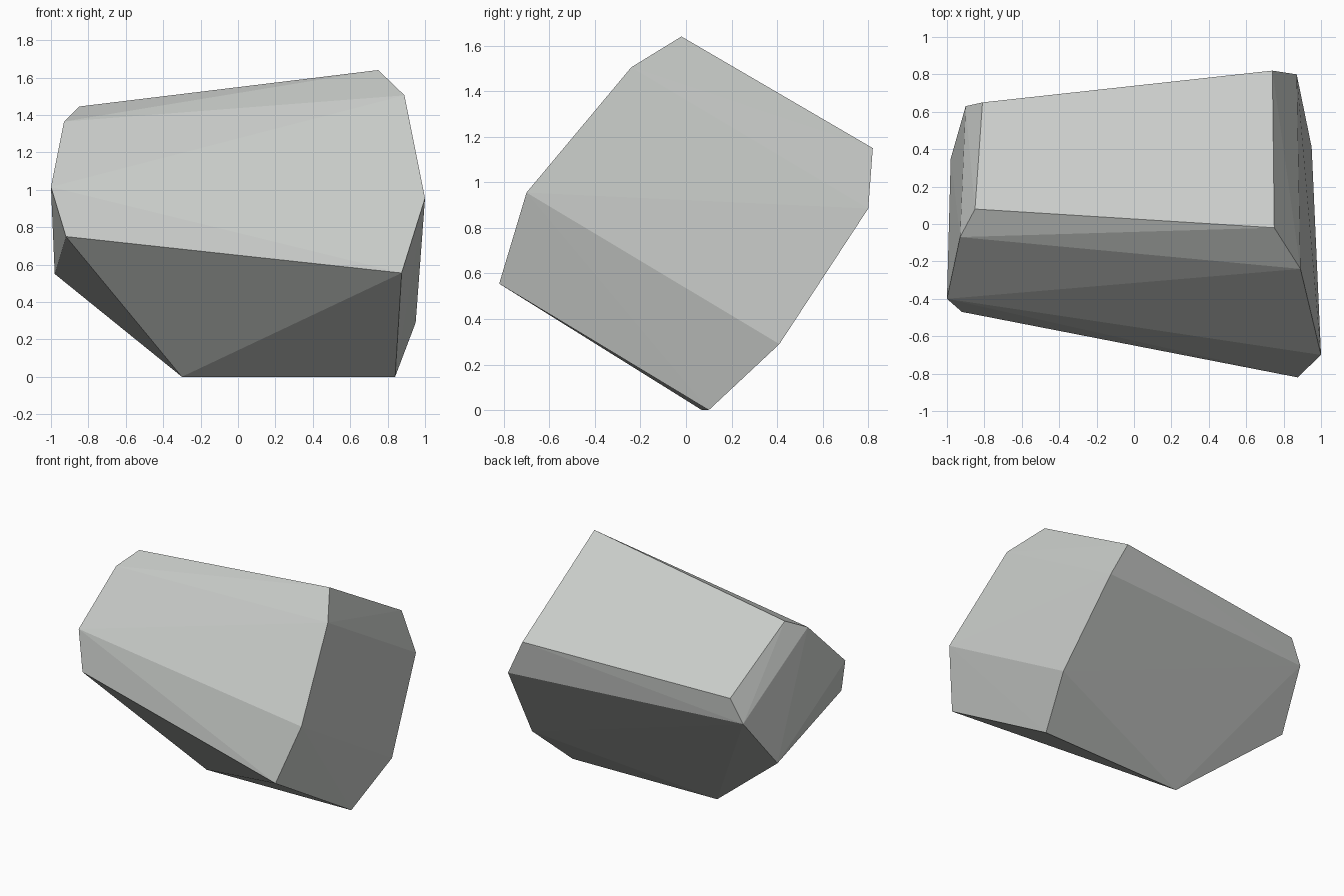
import bpy, bmesh

if "Cube" in bpy.data.objects:
    bpy.data.objects.remove(bpy.data.objects["Cube"])

# Faceted boulder: two rough end rings, joined by a convex skin
right_ring = [(0.75, -0.02, 1.64), (0.89, -0.24, 1.505), (1.0, -0.70, 0.955),
              (0.875, -0.82, 0.555), (0.84, 0.10, 0.0), (0.95, 0.41, 0.29),
              (0.87, 0.80, 0.885), (0.74, 0.82, 1.15)]
left_ring = [(-0.85, 0.08, 1.445), (-0.93, -0.07, 1.365), (-1.0, -0.40, 1.015),
             (-0.92, -0.47, 0.75), (-0.30, 0.07, 0.0), (-0.98, 0.35, 0.55),
             (-0.90, 0.63, 0.92), (-0.81, 0.65, 1.09)]

bm = bmesh.new()
for p in right_ring + left_ring:
    bm.verts.new(p)
bmesh.ops.convex_hull(bm, input=bm.verts[:])
bmesh.ops.recalc_face_normals(bm, faces=bm.faces[:])

mesh = bpy.data.meshes.new("boulder")
bm.to_mesh(mesh)
bm.free()

# Stone colour
stone = bpy.data.materials.new("stone_grey")
stone.diffuse_color = (0.58, 0.60, 0.58, 1.0)
stone.use_nodes = True
stone.node_tree.nodes["Principled BSDF"].inputs["Base Color"].default_value = stone.diffuse_color
mesh.materials.append(stone)

boulder = bpy.data.objects.new("boulder", mesh)
bpy.context.collection.objects.link(boulder)
